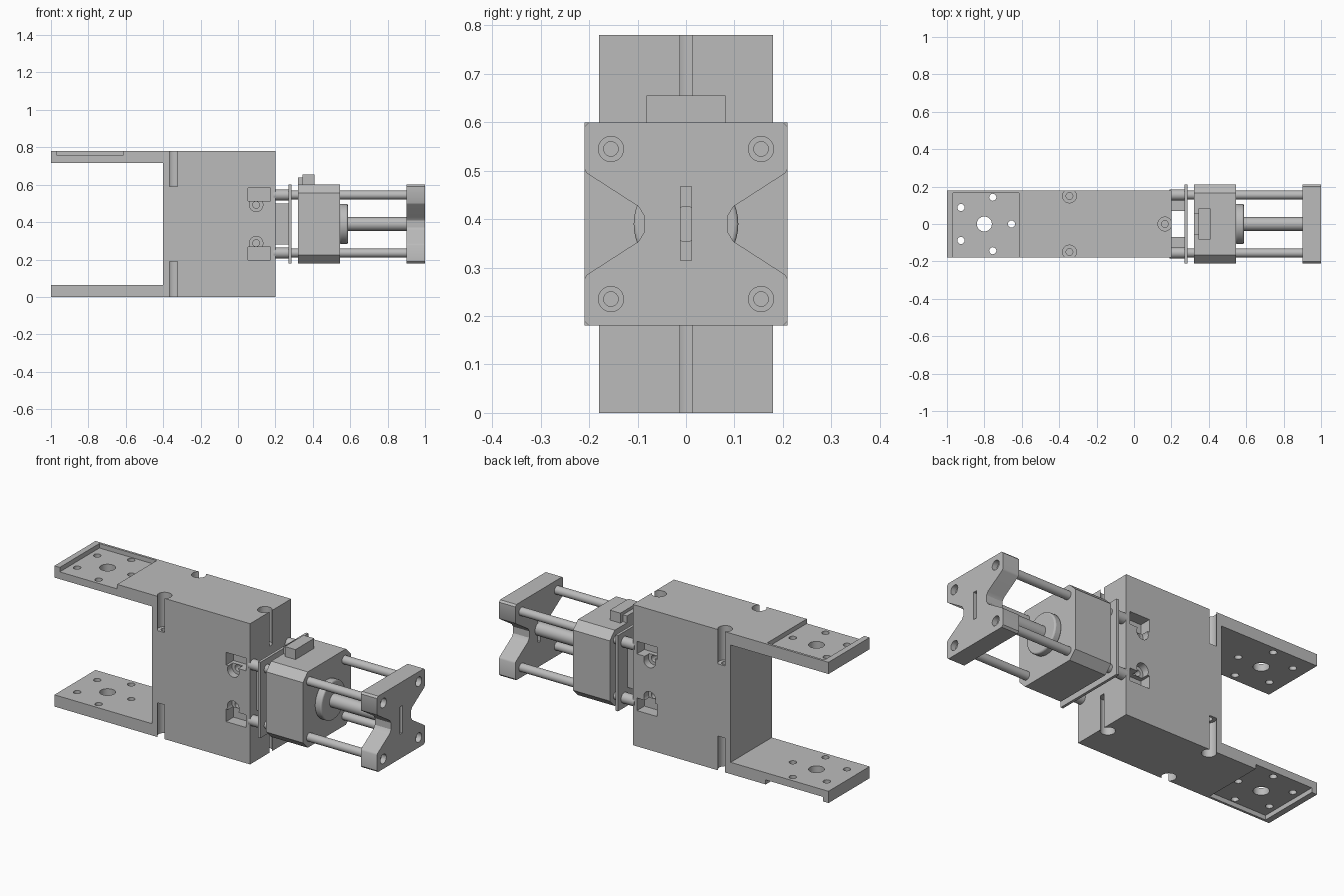
import bpy, bmesh, math
from mathutils import Matrix, Vector

if "Cube" in bpy.data.objects:
    bpy.data.objects.remove(bpy.data.objects["Cube"], do_unlink=True)

grey = bpy.data.materials.new("plain_grey")
grey.use_nodes = True
COLOUR = (0.5, 0.5, 0.5, 1)
grey.diffuse_color = COLOUR
grey.node_tree.nodes["Principled BSDF"].inputs["Base Color"].default_value = COLOUR

MID = 0.39          # height of the central axis
ROD_Y, ROD_Z = 0.155, 0.155
CORNERS = [(sy, sz) for sy in (-1, 1) for sz in (-1, 1)]


def finish(name, bm):
    bmesh.ops.recalc_face_normals(bm, faces=bm.faces)
    mesh = bpy.data.meshes.new(name)
    bm.to_mesh(mesh)
    bm.free()
    mesh.materials.append(grey)
    obj = bpy.data.objects.new(name, mesh)
    bpy.context.collection.objects.link(obj)
    return obj


def box(name, x, y, z):
    bm = bmesh.new()
    bmesh.ops.create_cube(bm, size=1)
    for v in bm.verts:
        v.co = [a + (b - a) * (c + 0.5) for (a, b), c in zip((x, y, z), v.co)]
    return finish(name, bm)


def cylinder(name, start, end, radius, sides=40):
    a, b = Vector(start), Vector(end)
    turn = (b - a).to_track_quat('Z', 'Y').to_matrix().to_4x4()
    bm = bmesh.new()
    bmesh.ops.create_cone(bm, cap_ends=True, segments=sides, radius1=radius, radius2=radius,
                          depth=(b - a).length, matrix=Matrix.Translation((a + b) / 2) @ turn)
    return finish(name, bm)


def prism(name, points, to_3d, offset):
    bm = bmesh.new()
    face = bm.faces.new([bm.verts.new(to_3d(*p)) for p in points])
    new = bmesh.ops.extrude_face_region(bm, geom=[face])["geom"]
    bmesh.ops.translate(bm, vec=offset, verts=[v for v in new if isinstance(v, bmesh.types.BMVert)])
    return finish(name, bm)


def activate(obj):
    bpy.ops.object.select_all(action='DESELECT')
    obj.select_set(True)
    bpy.context.view_layer.objects.active = obj


def cut(obj, cutters):
    activate(obj)
    for c in cutters:
        c.hide_render = True
        mod = obj.modifiers.new("cut", 'BOOLEAN')
        mod.operation, mod.solver, mod.object = 'DIFFERENCE', 'EXACT', c
        bpy.ops.object.modifier_apply(modifier=mod.name)
        bpy.data.objects.remove(c, do_unlink=True)


def smooth(obj):
    activate(obj)
    bpy.ops.object.shade_smooth_by_angle(angle=math.radians(30))


# Forked bracket: a solid block with two long arms
fork = [(-1, 0), (0.2, 0), (0.2, 0.78), (-1, 0.78), (-1, 0.715), (-0.4, 0.715), (-0.4, 0.065), (-1, 0.065)]
bracket = prism("fork_bracket", fork, lambda x, z: (x, -0.18, z), (0, 0.36, 0))
cutters = [
    # Shallow seats on the outside of the arms, each open on one side
    box("seat_cut", (-0.967, -0.615), (-0.3, 0.167), (0.755, 0.9)),
    box("seat_cut", (-0.967, -0.615), (-0.167, 0.3), (-0.1, 0.025)),
    cylinder("hub_cut", (-0.8, 0, -0.1), (-0.8, 0, 0.9), 0.04)]
for x, y in ((-0.925, 0.088), (-0.925, -0.088), (-0.755, 0.143), (-0.755, -0.143), (-0.655, 0)):
    cutters.append(cylinder("arm_hole", (x, y, -0.1), (x, y, 0.9), 0.019, 24))
# Deep screw wells that break through the sides
for x, y in ((-0.345, 0.15), (-0.345, -0.15), (0.165, 0)):
    for s in (-1, 1):
        cutters.append(cylinder("well", (x, y, MID + s * 0.2), (x, y, MID + s * 0.5), 0.037))
        cutters.append(cylinder("well_hole", (x, y, MID + s * 0.14), (x, y, MID + s * 0.3), 0.018, 24))
# Side pockets with screw wells beside them
for sy, sz in CORNERS:
    ys = sorted((sy * 0.115, sy * 0.3))
    zs = sorted((MID + sz * 0.122, MID + sz * 0.192))
    cutters.append(box("pocket", (0.053, 0.175), ys, zs))
    z = MID + sz * 0.102
    cutters.append(cylinder("side_well", (0.097, sy * 0.14, z), (0.097, sy * 0.3, z), 0.036))
    cutters.append(cylinder("side_hole", (0.097, sy * 0.08, z), (0.097, sy * 0.2, z), 0.018, 24))
cut(bracket, cutters)
smooth(bracket)

# Spacers and mounting plate between the bracket and the motor
for side, s in (("right", -1), ("left", 1)):
    box(side + "_spacer", (0.2, 0.27), sorted((s * 0.07, s * 0.125)), (0.28, 0.5))
box("mounting_plate", (0.27, 0.285), (-0.21, 0.21), (0.18, 0.6))

# Motor body with chamfered long edges
outline = []
for sy, sz in ((1, 1), (-1, 1), (-1, -1), (1, -1)):
    pair = [(sy * 0.21, sz * 0.167), (sy * 0.167, sz * 0.21)]
    outline += pair if sy == sz else pair[::-1]
prism("motor_body", outline, lambda y, z: (0.32, y, MID + z), (0.225, 0, 0))
box("plug_socket", (0.345, 0.41), (-0.082, 0.082), (0.6, 0.655))
box("plug_step", (0.32, 0.345), (-0.06, 0.06), (0.6, 0.638))

# Round boss with softened rim, and the drive shaft
boss = cylinder("motor_boss", (0.545, 0, MID), (0.587, 0, MID), 0.108, 48)
rim = boss.modifiers.new("rim", 'BEVEL')
rim.width, rim.segments = 0.008, 3
smooth(boss)
smooth(cylinder("drive_shaft", (0.585, 0, MID), (0.91, 0, MID), 0.037))

# End plate with a notch in each side
half = [(0.087, -0.018), (0.098, -0.036), (0.205, -0.105), (0.21, -0.114),
        (0.21, -0.2), (0.2, -0.21)]
lower = half
quarter = [(y, -z) for y, z in reversed(half)]
right_half = quarter + lower
plate_outline = right_half + [(-y, -z) for y, z in right_half]
end_plate = prism("end_plate", plate_outline, lambda y, z: (0.9, y, MID + z), (0.1, 0, 0))
cutters = [box("slot", (0.8, 1.1), (-0.011, 0.011), (0.315, 0.467))]
for sy, sz in CORNERS:
    y, z = sy * ROD_Y, MID + sz * ROD_Z
    cutters.append(cylinder("rod_seat", (0.97, y, z), (1.1, y, z), 0.026))
    cutters.append(cylinder("rod_hole", (0.92, y, z), (1.1, y, z), 0.015, 24))
cut(end_plate, cutters)
smooth(end_plate)

# Four guide rods with thicker collars at the bracket end
for sy, sz in CORNERS:
    y, z = sy * ROD_Y, MID + sz * ROD_Z
    tag = ("left" if sy > 0 else "right") + ("_upper" if sz > 0 else "_lower")
    smooth(cylinder(tag + "_guide_rod", (0.19, y, z), (0.91, y, z), 0.023))
    smooth(cylinder(tag + "_collar", (0.19, y, z), (0.27, y, z), 0.029))
